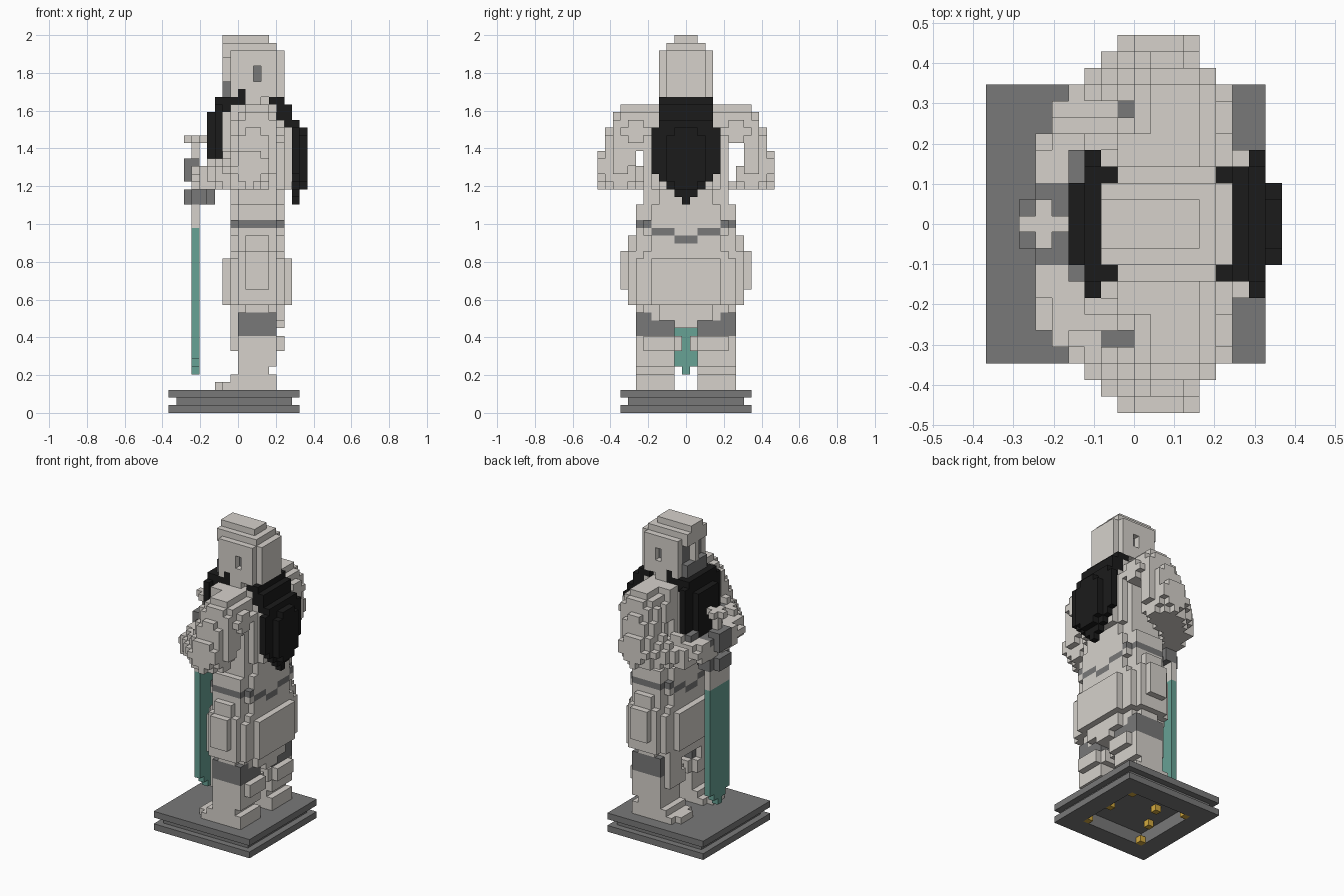
import bpy, bmesh
from mathutils import Vector

if "Cube" in bpy.data.objects:
    bpy.data.objects.remove(bpy.data.objects["Cube"], do_unlink=True)

U = 2 / 49          # edge of one block
cells = {}          # block position -> part name


def block(part, x0, x1, y0, y1, z0, z1, power=None, mirror=False):
    """Fill x0..x1, rows y0..y1 (inclusive), z0..z1; power rounds the plan outline."""
    cx, rx = (x0 + x1) / 2, (x1 - x0) / 2
    cy, ry = (y0 + y1) / 2, (y1 - y0 + 1) / 2
    for x in range(x0, x1):
        for y in range(y0, y1 + 1):
            if power and abs((x + .5 - cx) / rx) ** power + abs((y - cy) / ry) ** power > 1:
                continue
            for z in range(z0, z1):
                cells[x, y, z] = part
                if mirror:
                    cells[x, -y, z] = part


def slab(part, x0, x1, half, z0, z1, power=None):
    block(part, x0, x1, -half, half, z0, z1, power)


def pair(part, x0, x1, y0, y1, z0, z1, power=None):
    block(part, x0, x1, y0, y1, z0, z1, power, True)


def limb(part, a, b, ra, rb):
    """Mirrored tapered limb between two points."""
    a, b = Vector(a), Vector(b)
    d = b - a
    for x in range(-8, 9):
        for y in range(0, 12):
            for z in range(29, 40):
                p = Vector((x + .5, y, z + .5))
                t = max(0, min(1, (p - a).dot(d) / d.length_squared))
                if (p - a - d * t).length <= ra + (rb - ra) * t:
                    for s in (1, -1):
                        cells.setdefault((x, s * y, z), part)


def carve(x0, x1, y0, y1, z0, z1):
    for x in range(x0, x1):
        for y in range(y0, y1 + 1):
            for z in range(z0, z1):
                cells.pop((x, y, z), None)


# plinth, hollow underneath, with small studs
slab("plinth", -9, 8, 8, 0, 1)
slab("plinth", -8, 7, 7, 1, 2)
slab("plinth", -9, 8, 8, 2, 3)
carve(-6, 5, -5, 5, 0, 2)
for x in (-6, 4):
    pair("studs", x, x + 1, 5, 5, 0, 1)
for stud in ((4, 0, 0), (-3, 2, 1), (-5, -2, 1)):
    cells[stud] = "studs"

# feet and legs
pair("feet", -3, 0, 3, 5, 3, 4)
pair("feet", -2, 5, 2, 6, 3, 4, 4)
pair("feet", -1, 5, 2, 6, 4, 5, 5)
pair("shins", 0, 4, 2, 6, 5, 6, 5)
pair("shins", 0, 5, 2, 6, 6, 8, 5)
pair("shins", -1, 6, 1, 6, 8, 10, 2.6)
pair("knee_joints", 0, 5, 2, 6, 10, 13, 5)
pair("kneecaps", -1, 0, 3, 5, 10, 14)

# skirt with a hem that hangs lower in the middle
slab("skirt", 1, 6, 1, 11, 12)
slab("skirt", -1, 6, 4, 12, 13, 4)
for x0, x1, half, z0, z1 in ((-1, 6, 6, 13, 14), (-2, 7, 7, 14, 16), (-2, 7, 8, 16, 20),
                             (-1, 6, 8, 20, 21), (-1, 6, 7, 21, 23)):
    slab("skirt", x0, x1, half, z0, z1, 2.4)
slab("skirt", -1, 6, 6, 23, 25, 4)

# torso
for x0, x1, half, z0, z1 in ((-1, 6, 6, 25, 27), (-1, 6, 5, 27, 29), (-2, 7, 5, 29, 37),
                             (-2, 6, 5, 37, 39), (-2, 5, 5, 39, 40), (0, 4, 3, 40, 41)):
    slab("torso", x0, x1, half, z0, z1, 3)

# belt dipping towards the middle
for (x, y, z), part in list(cells.items()):
    dip = 24 if abs(y) >= 5 else 23 if abs(y) >= 2 else 22
    if part == "skirt" and z == dip:
        cells[x, y, z] = "belt"

# arms meeting at the grip, with a gap beside the body
limb("arms", (2.4, 6.5, 36.6), (1.6, 8.8, 31.8), 3.5, 3)
limb("arms", (1.5, 8.6, 31.6), (-3.6, 5.6, 30.5), 3.2, 2)
limb("arms", (-3.6, 5.6, 30.5), (-4.6, 1.8, 30.5), 2, 1.6)
carve(-8, 7, -6, -6, 32, 34)
carve(-8, 7, 6, 6, 30, 35)
carve(-8, 7, 7, 7, 32, 35)

# dark joints showing in the crook of each arm
carve(-1, 0, 7, 7, 32, 40)
carve(-2, 0, -7, -7, 33, 40)
for joint in ((-1, 7, 31), (-1, -7, 32), (-2, -7, 32), (-4, 3, 32), (-4, 4, 32), (-4, -3, 32)):
    cells[joint] = "elbow_joints"

# sword, point down
slab("blade", -6, -5, 0, 5, 6)
slab("blade", -6, -5, 1, 6, 7)
slab("blade", -6, -5, 2, 7, 24)
slab("blade_collar", -6, -5, 2, 24, 27)
slab("sword_guard", -6, -4, 2, 27, 29)
slab("sword_guard", -7, -3, 1, 27, 29)
slab("sword_grip", -7, -5, 1, 30, 33)
slab("sword_grip", -6, -4, 2, 31, 32)
slab("pommel", -6, -5, 0, 33, 36)
slab("pommel", -7, -4, 0, 35, 36)
slab("pommel", -6, -5, 1, 35, 36)

# front plate, pointed at the bottom
for z in range(29, 40):
    slab("front_plate", -3, -2, min(z - 29, 4), z, z + 1)
slab("front_plate", -4, -3, 2, 32, 39)
slab("front_plate", -3, 0, 3, 39, 40)
slab("front_plate", -3, 1, 3, 40, 41)

# back plate
for z in range(27, 37):
    slab("back_plate", 7, 8, min(z - 27, 4), z, z + 1)
slab("back_plate", 8, 9, 1, 29, 37)
slab("back_plate", 8, 9, 2, 30, 36)
slab("back_plate", 6, 8, 3, 37, 38)
slab("back_plate", 5, 7, 3, 38, 40)
slab("back_plate", 4, 6, 3, 40, 41)

# helmeted head with a nose guard over a recessed face
slab("head", -2, 6, 3, 41, 45, 4)
slab("head", -2, 6, 3, 45, 46, 3)
slab("head", -2, 6, 3, 46, 47, 2.5)
slab("head", -2, 5, 2, 47, 48)
slab("head", -2, 4, 1, 48, 49)
carve(-2, -1, -2, 2, 43, 46)
slab("face", -1, 0, 2, 43, 46)
slab("head", -2, -1, 0, 43, 46)
slab("face", -2, 0, 2, 41, 43)
pair("front_plate", 0, 1, 3, 3, 41, 42)
for s in (-1, 1):
    for z in (43, 44):
        cells.pop((2, 3 * s, z), None)
        cells[2, 2 * s, z] = "face"


def material(name, rgb):
    m = bpy.data.materials.new(name)
    m.use_nodes = True
    m.diffuse_color = (*rgb, 1)
    m.node_tree.nodes["Principled BSDF"].inputs["Base Color"].default_value = (*rgb, 1)
    return m


stone = material("pale stone", (.67, .64, .6))
grey = material("dark grey", (.19, .19, .19))
black = material("black", (.011, .011, .011))
teal = material("teal", (.137, .36, .3))
gold = material("gold", (.65, .4, .05))
paint = {"plinth": grey, "knee_joints": grey, "belt": grey, "face": grey,
         "sword_guard": grey, "sword_grip": grey, "elbow_joints": grey,
         "front_plate": black, "back_plate": black, "blade": teal, "studs": gold}

# one mesh per part, made of the exposed block sides only
for part in sorted(set(cells.values())):
    bm = bmesh.new()
    for pos, owner in cells.items():
        if owner != part:
            continue
        centre = Vector(pos) + Vector((.5, 0, .5))
        for axis in range(3):
            for sign in (-1, 1):
                n = Vector((0, 0, 0))
                n[axis] = sign
                if tuple(int(p + q) for p, q in zip(pos, n)) in cells:
                    continue
                a = Vector((0, 0, 0))
                a[(axis + 1) % 3] = .5
                b = n.cross(a)
                mid = centre + n * .5
                bm.faces.new([bm.verts.new((mid + c) * U) for c in (a + b, b - a, -a - b, a - b)])
    bmesh.ops.remove_doubles(bm, verts=bm.verts, dist=U / 20)
    mesh = bpy.data.meshes.new(part)
    bm.to_mesh(mesh)
    bm.free()
    mesh.materials.append(paint.get(part, stone))
    bpy.context.collection.objects.link(bpy.data.objects.new(part, mesh))
